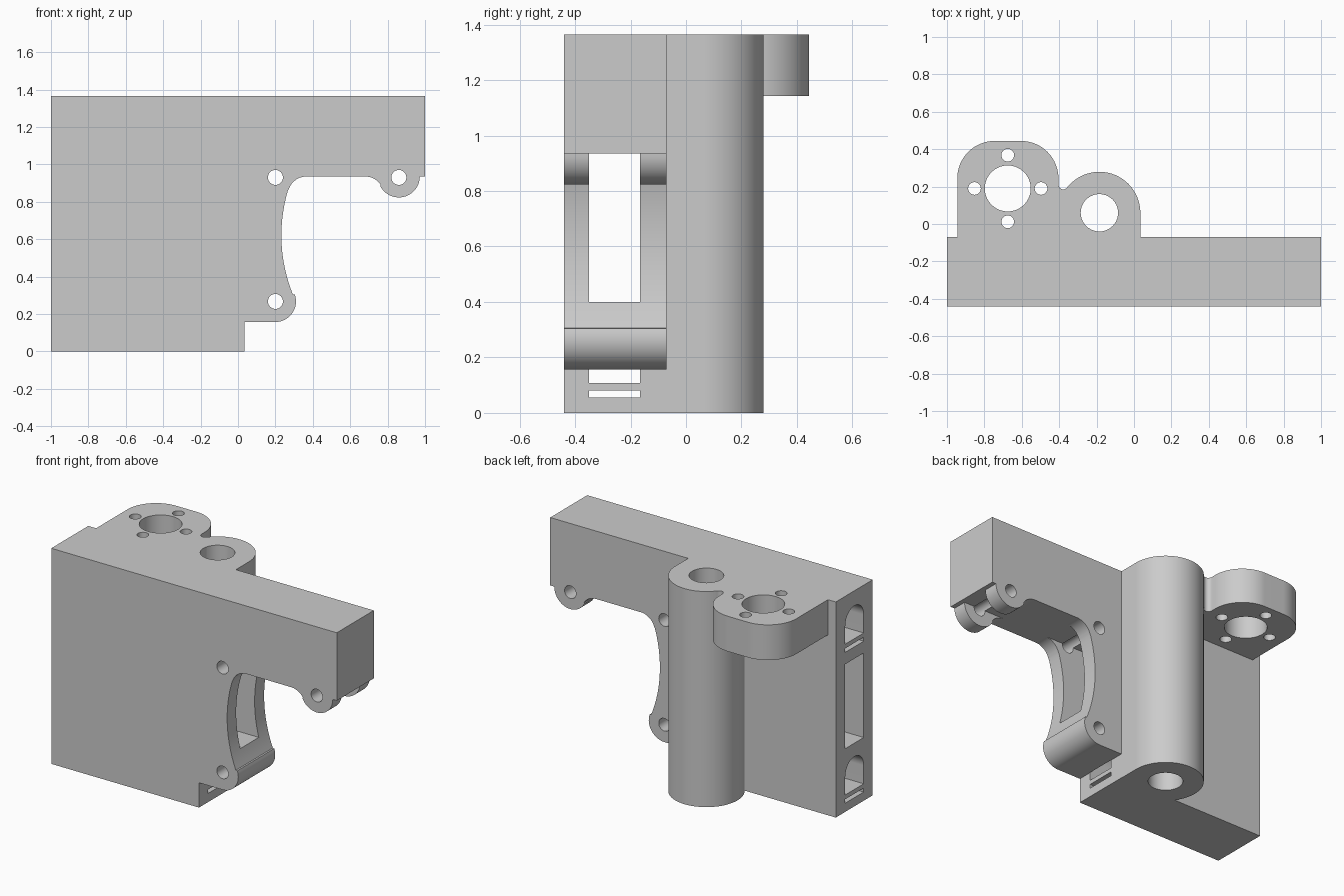
import bpy
import bmesh
from math import cos, sin, radians
from mathutils import Vector

cube = bpy.data.objects.get("Cube")
if cube:
    bpy.data.objects.remove(cube, do_unlink=True)

grey = bpy.data.materials.new("plain grey")
grey.use_nodes = True
grey.diffuse_color = (0.6, 0.6, 0.6, 1)
grey.node_tree.nodes["Principled BSDF"].inputs["Base Color"].default_value = (0.6, 0.6, 0.6, 1)


def arc(cx, cy, r, start, end, steps=16):
    """Points along an arc, angles in degrees."""
    angles = [radians(start + (end - start) * i / steps) for i in range(steps + 1)]
    return [(round(cx + r * cos(a), 5), round(cy + r * sin(a), 5)) for a in angles]


def circle(cx, cy, r, steps=40):
    return arc(cx, cy, r, 0, 360, steps)[:-1]


def prism(name, outline, axis, low, high):
    """Extrude a 2D outline along one axis between two positions."""
    place = {"x": lambda u, v, w: (w, u, v),
             "y": lambda u, v, w: (u, w, v),
             "z": lambda u, v, w: (u, v, w)}[axis]
    bm = bmesh.new()
    face = bm.faces.new([bm.verts.new(place(u, v, low)) for u, v in outline])
    grown = bmesh.ops.extrude_face_region(bm, geom=[face])["geom"]
    shift = Vector(place(0, 0, high - low))
    bmesh.ops.translate(bm, vec=shift, verts=[g for g in grown if isinstance(g, bmesh.types.BMVert)])
    bmesh.ops.recalc_face_normals(bm, faces=bm.faces)
    mesh = bpy.data.meshes.new(name)
    bm.to_mesh(mesh)
    bm.free()
    mesh.materials.append(grey)
    obj = bpy.data.objects.new(name, mesh)
    bpy.context.collection.objects.link(obj)
    return obj


def combine(target, tool, operation):
    """Apply a boolean and discard the tool."""
    tool.hide_render = True
    mod = target.modifiers.new(tool.name, "BOOLEAN")
    mod.operation = operation
    mod.solver = "EXACT"
    mod.object = tool
    bpy.context.view_layer.objects.active = target
    bpy.ops.object.modifier_apply(modifier=mod.name)
    bpy.data.objects.remove(tool, do_unlink=True)


TOP, FRONT, BACK, CEILING = 1.365, -0.44, -0.07, 0.935

# Main plate: L-shaped, with a curved inner edge and two rounded lugs
plate = [(-1, 0), (0.035, 0), (0.035, 0.157)]
plate += arc(0.2, 0.267, 0.11, -90, 20)
plate += arc(1.072, 0.62, 0.84, 202, 163.5, 24)
plate += arc(0.366, 0.835, 0.1, 160, 90, 10)
plate += arc(0.68, 0.835, 0.1, 90, 35, 10)
plate += arc(0.86, CEILING, 0.112, 208, 360, 24)
plate += [(1, CEILING), (1, TOP), (-1, TOP)]
body = prism("bracket_body", plate, "y", FRONT, BACK)

# Full-height tube boss on the back
boss = arc(-0.185, 0.06, 0.219, 0, 216, 48) + [(-0.362, -0.15), (0.034, -0.15)]
combine(body, prism("tube_boss", boss, "z", 0, TOP), "UNION")

# Motor flange with rounded corners and a small fillet against the boss
flange = [(-0.945, -0.15), (-0.3, -0.15), (-0.3, 0.1), (-0.345, 0.21)]
flange += arc(-0.378, 0.211, 0.026, -20, -180, 8)
flange += arc(-0.604, 0.244, 0.2, 0, 90)
flange += arc(-0.745, 0.244, 0.2, 90, 180)
combine(body, prism("motor_flange", flange, "z", 1.142, TOP), "UNION")

# Vertical bores: tube, motor shaft and four screws
combine(body, prism("tube_bore", circle(-0.185, 0.06, 0.1), "z", -0.1, 1.5), "DIFFERENCE")
combine(body, prism("shaft_bore", circle(-0.675, 0.19, 0.123), "z", 1, 1.5), "DIFFERENCE")
for dx, dy in ((1, 0), (-1, 0), (0, 1), (0, -1)):
    hole = circle(-0.675 + 0.178 * dx, 0.19 + 0.178 * dy, 0.034, 24)
    combine(body, prism("screw_hole", hole, "z", 1, 1.5), "DIFFERENCE")

# Central slot through the whole width, which also splits the outer lug
Y0, Y1 = -0.35, -0.165


def rectangle(z0, z1):
    return [(Y0, z0), (Y1, z0), (Y1, z1), (Y0, z1)]


combine(body, prism("centre_slot", rectangle(0.4, CEILING), "x", -1.1, 1.1), "DIFFERENCE")

# Arched channels, each with a thin strap slot beneath
for base in (0.055, 1.01):
    combine(body, prism("strap_slot", rectangle(base, base + 0.025), "x", -1.1, 0.036), "DIFFERENCE")
    mid, r = (Y0 + Y1) / 2, (Y1 - Y0) / 2
    arch = [(Y0, base + 0.052), (Y1, base + 0.052)] + arc(mid, base + 0.168, r, 0, 180)
    combine(body, prism("arched_channel", arch, "x", -1.1, 0.036), "DIFFERENCE")

# Pivot holes from front to back
for x, z in ((0.2, 0.93), (0.2, 0.267), (0.86, 0.93)):
    combine(body, prism("pivot_hole", circle(x, z, 0.04, 32), "y", -0.6, 0.1), "DIFFERENCE")

# Smooth curves, crisp edges
bpy.ops.object.select_all(action="DESELECT")
body.select_set(True)
bpy.context.view_layer.objects.active = body
bpy.ops.object.shade_smooth_by_angle(angle=radians(25))
weighted = body.modifiers.new("even_shading", "WEIGHTED_NORMAL")
weighted.keep_sharp = True
